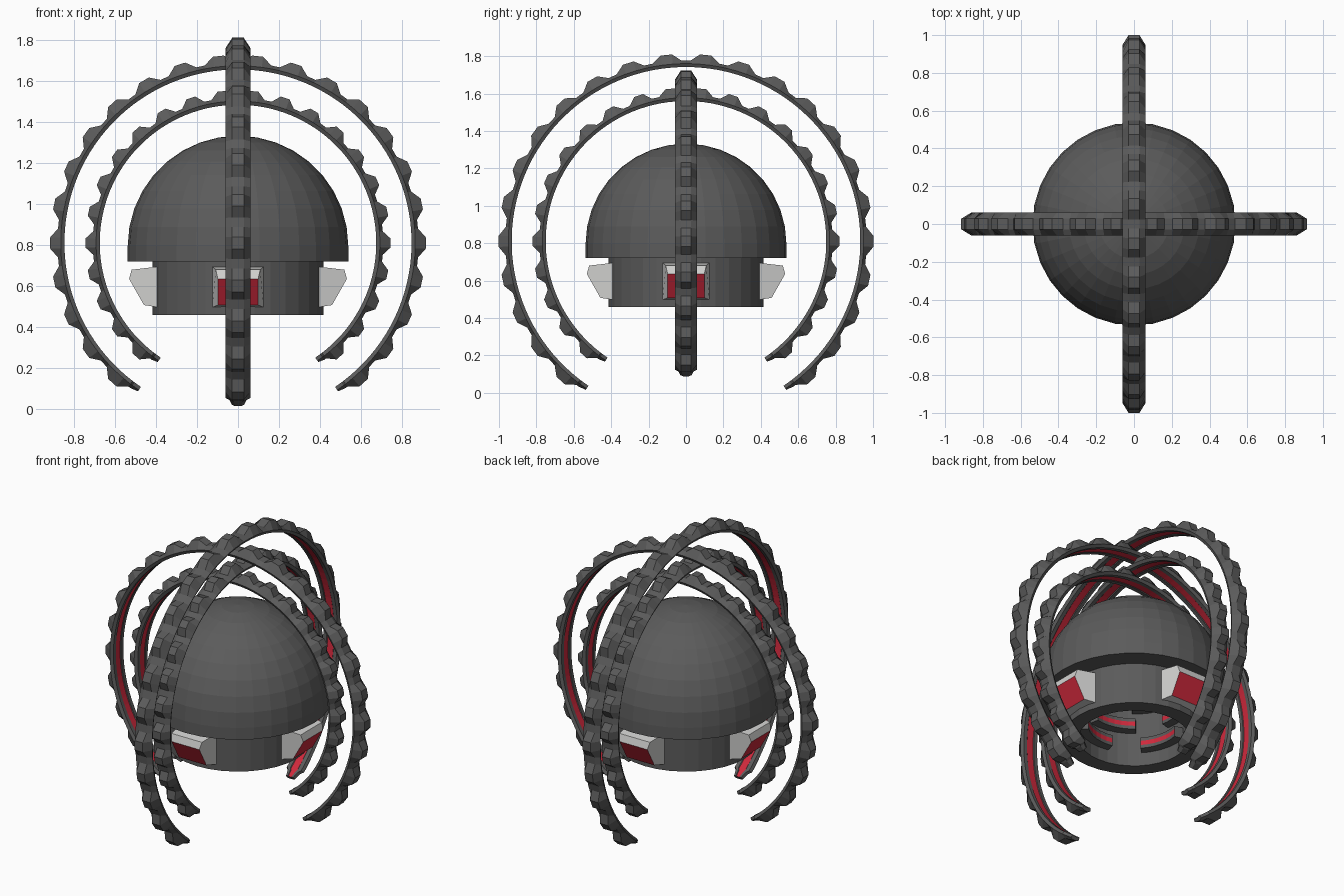
import bpy, bmesh, math
from mathutils import Matrix, Vector

if "Cube" in bpy.data.objects:
    bpy.data.objects.remove(bpy.data.objects["Cube"])


def material(name, rgb):
    m = bpy.data.materials.new(name)
    m.diffuse_color = (*rgb, 1)
    m.use_nodes = True
    m.node_tree.nodes["Principled BSDF"].inputs["Base Color"].default_value = m.diffuse_color
    return m


GREY = material("dark grey", (0.105, 0.105, 0.105))
RED = material("glowing red", (0.62, 0.022, 0.045))
LIGHT = material("light grey", (0.65, 0.65, 0.64))


def finish(name, bm, mats):
    bmesh.ops.recalc_face_normals(bm, faces=bm.faces)
    me = bpy.data.meshes.new(name)
    bm.to_mesh(me)
    bm.free()
    for m in mats:
        me.materials.append(m)
    ob = bpy.data.objects.new(name, me)
    bpy.context.collection.objects.link(ob)
    return ob


def loft(bm, loops, red=()):
    """Skin closed loops of points; columns listed in red get material 1."""
    rows = [[bm.verts.new(p) for p in lp] for lp in loops]
    n = len(rows[0])
    for a, b in zip(rows, rows[1:]):
        for i in range(n):
            j = (i + 1) % n
            f = bm.faces.new((a[i], a[j], b[j], b[i]))
            f.material_index = int(i in red)
    bm.faces.new(rows[0])
    bm.faces.new(rows[-1])


# Domed body with collar and hollow underside, one revolved profile
R, CZ = 0.537, 0.795
profile = [(0, 1.0), (0.2, 0.98), (0.32, 0.86), (0.32, 0.46), (0.415, 0.46),
           (0.415, 0.72), (R, 0.72)]
profile += [(R * math.cos(math.radians(a)), CZ + R * math.sin(math.radians(a)))
            for a in range(0, 90, 10)] + [(0, CZ + R)]
bm = bmesh.new()
vs = [bm.verts.new((x, 0, z)) for x, z in profile]
es = [bm.edges.new(p) for p in zip(vs, vs[1:])]
bmesh.ops.spin(bm, geom=vs + es, axis=(0, 0, 1), cent=(0, 0, 0),
               angle=2 * math.pi, steps=32)
bmesh.ops.remove_doubles(bm, verts=bm.verts, dist=1e-4)
finish("domed_body", bm, [GREY])

# Four lamps around the collar: slanted red lens in a light housing
for k, side in enumerate(("right", "back", "left", "front")):
    bm = bmesh.new()
    # (radius, z, half width)
    pts = [(0.39, 0.695, 0.125), (0.518, 0.68, 0.108), (0.53, 0.635, 0.098),
           (0.458, 0.508, 0.098), (0.39, 0.497, 0.125)]
    loft(bm, [[(r, s * w, z) for r, z, w in pts] for s in (-1, 1)], red=(2,))
    bm.transform(Matrix.Rotation(k * math.pi / 2, 4, 'Z'))
    finish(side + "_lamp", bm, [LIGHT, RED])


# Studded hoops: hexagonal bar with a tooth every 12 degrees, red inner stripe
def hoop(name, r0, turn):
    stations = [(-146, 0.026, 0.5), (-143.5, 0.034, 0.7)]
    for i in range(24):
        c = -138 + 12 * i
        stations += [(c - 4.6, 0.034, 1), (c - 1.7, 0.07, 1),
                     (c + 1.7, 0.07, 1), (c + 4.6, 0.034, 1)]
    stations += [(143.5, 0.034, 0.7), (146, 0.026, 0.5)]
    loops = []
    for deg, h, w in stations:
        a = math.radians(deg)
        section = [(-0.022, 0.004), (0.022, 0.004), (0.026, 0), (0.05, 0),
                   (0.06, 0.018), (0.028, h), (-0.028, h), (-0.06, 0.018),
                   (-0.05, 0), (-0.026, 0)]
        loops.append([((r0 + dr) * math.sin(a), u * w,
                       0.81 + (r0 + dr) * math.cos(a)) for u, dr in section])
    bm = bmesh.new()
    loft(bm, loops, red=(0,))
    bm.transform(Matrix.Rotation(turn, 4, 'Z'))
    finish(name, bm, [GREY, RED])


hoop("outer_cross_hoop", 0.845, 0)
hoop("inner_cross_hoop", 0.673, 0)
hoop("outer_long_hoop", 0.932, math.pi / 2)
hoop("inner_long_hoop", 0.75, math.pi / 2)

# Curved blocks with red strips on the wall of the hollow
for tier, (z, start) in enumerate(((0.58, 15), (0.71, 75), (0.84, 25))):
    for k in range(4):
        loops = []
        for s in range(7):
            a = math.radians(start + 90 * k - 27 + 9 * s)
            sec = [(0.33, -0.035), (0.265, -0.035), (0.265, -0.014),
                   (0.265, 0.014), (0.265, 0.035), (0.33, 0.035)]
            loops.append([(r * math.cos(a), r * math.sin(a), z + dz)
                          for r, dz in sec])
        bm = bmesh.new()
        loft(bm, loops, red=(2,))
        finish(f"inner_light_{tier}_{k}", bm, [GREY, RED])
